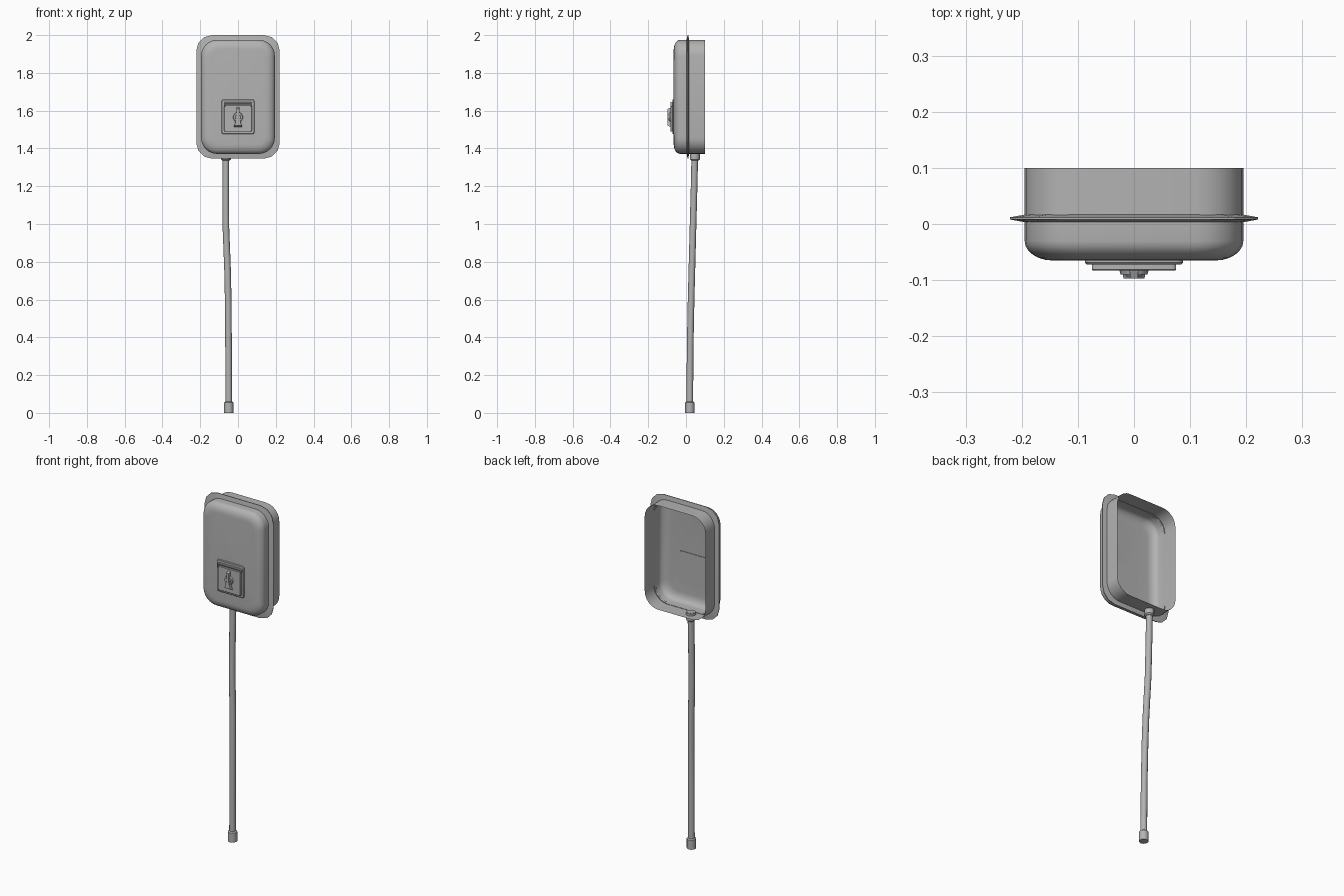
import bpy, bmesh
from math import sin, cos, pi, radians

if "Cube" in bpy.data.objects:
    bpy.data.objects.remove(bpy.data.objects["Cube"], do_unlink=True)

grey = bpy.data.materials.new("grey metal")
grey.use_nodes = True
grey.diffuse_color = (0.45, 0.45, 0.45, 1)
grey.node_tree.nodes["Principled BSDF"].inputs["Base Color"].default_value = grey.diffuse_color


def loft(name, rings, start=False, end=False, angle=35, closed=False):
    """Skin equal-length rings of points, with optional end caps."""
    bm = bmesh.new()
    rows = [[bm.verts.new(p) for p in ring] for ring in rings]
    pairs = list(zip(rows, rows[1:]))
    if closed:
        pairs.append((rows[-1], rows[0]))
    for a, b in pairs:
        for i in range(len(a)):
            j = (i + 1) % len(a)
            bm.faces.new((a[i], a[j], b[j], b[i]))
    if start:
        bm.faces.new(rows[0][::-1])
    if end:
        bm.faces.new(rows[-1])
    bmesh.ops.recalc_face_normals(bm, faces=bm.faces)
    mesh = bpy.data.meshes.new(name)
    bm.to_mesh(mesh)
    bm.free()
    mesh.materials.append(grey)
    ob = bpy.data.objects.new(name, mesh)
    bpy.context.collection.objects.link(ob)
    bpy.ops.object.select_all(action='DESELECT')
    ob.select_set(True)
    bpy.context.view_layer.objects.active = ob
    bpy.ops.object.shade_smooth_by_angle(angle=radians(angle))
    return ob


def round_rect(hw, hh, r, y, zc, segs=6, xc=0):
    """Rounded rectangle facing the front."""
    pts = []
    for q, (sx, sz) in enumerate(((1, 1), (-1, 1), (-1, -1), (1, -1))):
        for k in range(segs + 1):
            a = (q + k / segs) * pi / 2
            pts.append((xc + sx * (hw - r) + r * cos(a), y, zc + sz * (hh - r) + r * sin(a)))
    return pts


def slab(name, hw, hh, r, y0, y1, zc, taper=0.003, xc=0):
    return loft(name, [round_rect(hw, hh, r, y0, zc, 3, xc),
                       round_rect(hw, hh, r, y1 + taper, zc, 3, xc),
                       round_rect(hw - taper, hh - taper, r * 0.8, y1, zc, 3, xc)], True, True)


def circle(x, y, z, r, axis="z", n=12):
    ring = [(r * cos(2 * pi * i / n), r * sin(2 * pi * i / n)) for i in range(n)]
    if axis == "z":
        return [(x + u, y + v, z) for u, v in ring]
    return [(x + u, y, z + v) for u, v in ring]


# Open-backed housing with a rounded front
W, H, ZC, R = 0.195, 0.302, 1.673, 0.085
front = []
for k in range(7):
    a = k / 6 * pi / 2
    inset = 0.05 * (1 - cos(a))
    front.append(round_rect(W - inset, H - inset, R - inset * 0.6, -0.03 - 0.035 * sin(a), ZC))
loft("front_cover", [round_rect(W, H, R, 0.01, ZC)] + front, end=True, angle=50)
loft("back_frame", [round_rect(W, H, R, 0.1, ZC), round_rect(W, H, R, 0.01, ZC)])

# Thin tapered flange with coarse corners
loft("flange", [round_rect(W - 0.002, H - 0.002, R, 0.003, ZC, 3),
                round_rect(0.221, 0.327, 0.083, 0.008, ZC, 3),
                round_rect(0.221, 0.327, 0.083, 0.012, ZC, 3),
                round_rect(W - 0.002, H - 0.002, R, 0.017, ZC, 3)], angle=20, closed=True)

# Latch plate, hinge and door
PZ = 1.568
slab("latch_base", 0.087, 0.092, 0.012, -0.062, -0.072, PZ)
slab("latch_door", 0.073, 0.07, 0.006, -0.07, -0.081, PZ - 0.009, 0.002)
slab("hinge_bar", 0.073, 0.005, 0.004, -0.07, -0.083, 1.641, 0.002)
for side, s in (("left", 1), ("right", -1)):
    slab("hinge_arm_" + side, 0.004, 0.012, 0.003, -0.07, -0.083, 1.632, 0.002, s * 0.071)

# Lock boss and flared turning handle
loft("lock_boss", [circle(0, y, 1.565, r, "y", 16)
                   for r, y in ((0.027, -0.079), (0.024, -0.09), (0.015, -0.09), (0.013, -0.094))],
     True, True)
outline = ((-0.008, 1.617), (0.008, 1.617), (0.009, 1.56), (0.022, 1.513), (-0.022, 1.513), (-0.009, 1.56))
loft("lock_handle", [[(x * s, y, 1.565 + (z - 1.565) * s) for x, z in outline]
                     for s, y in ((1, -0.079), (0.85, -0.097))], True, True)

# Gently bent cable
path = ((-0.049, 0.02, 0.03), (-0.05, 0.022, 0.35), (-0.052, 0.027, 0.6), (-0.055, 0.031, 0.75),
        (-0.064, 0.037, 0.98), (-0.065, 0.043, 1.2), (-0.064, 0.047, 1.385))
loft("cable", [circle(x, y, z, 0.0175) for x, y, z in path], True, True)

# Cable fittings
loft("end_ferrule", [circle(-0.049, 0.02, z, r) for z, r in
                     ((0, 0.025), (0.055, 0.025), (0.06, 0.018))], True, True)
loft("cable_gland", [circle(-0.064, 0.047, z, r) for z, r in
                     ((1.335, 0.019), (1.342, 0.026), (1.373, 0.026))], True, True)
loft("inner_nut", [circle(-0.064, 0.047, z, 0.026) for z in (1.37, 1.384)], True, True)
